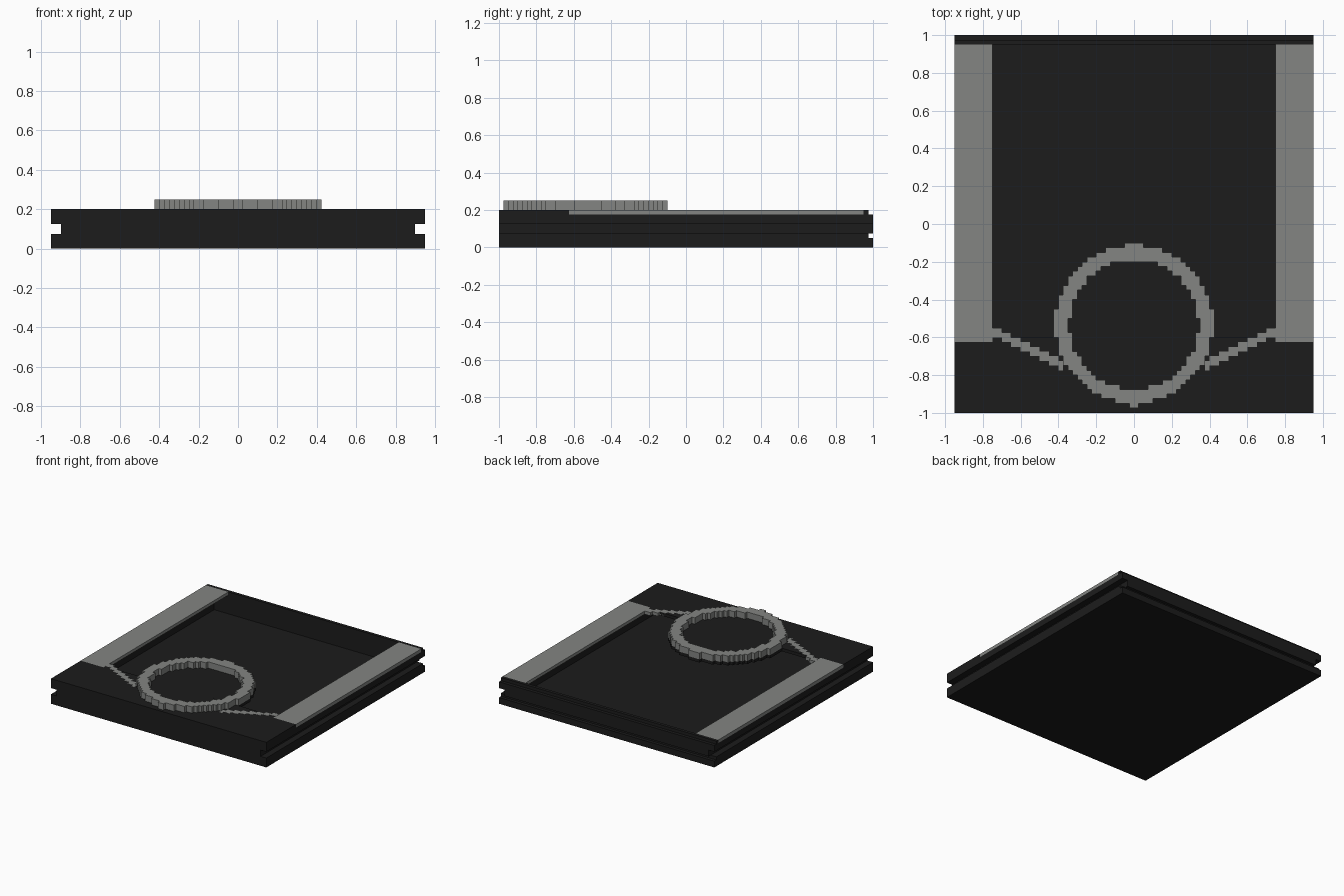
import bpy, bmesh, math

if "Cube" in bpy.data.objects:
    bpy.data.objects.remove(bpy.data.objects["Cube"])


def material(name, rgb):
    m = bpy.data.materials.new(name)
    m.diffuse_color = (*rgb, 1)
    m.use_nodes = True
    m.node_tree.nodes["Principled BSDF"].inputs["Base Color"].default_value = m.diffuse_color
    return m


DARK = material("charcoal", (0.0115, 0.0115, 0.0115))
GREY = material("stone grey", (0.228, 0.234, 0.224))


def add_box(bm, x0, x1, y0, y1, z0, z1):
    vs = bmesh.ops.create_cube(bm, size=1)["verts"]
    for v in vs:
        v.co = ((x0 + x1) / 2 + v.co.x * (x1 - x0),
                (y0 + y1) / 2 + v.co.y * (y1 - y0),
                (z0 + z1) / 2 + v.co.z * (z1 - z0))


def finish(name, bm, mat):
    mesh = bpy.data.meshes.new(name)
    bm.to_mesh(mesh)
    bm.free()
    mesh.materials.append(mat)
    ob = bpy.data.objects.new(name, mesh)
    bpy.context.collection.objects.link(ob)
    return ob


def box(name, mat, *dims):
    bm = bmesh.new()
    add_box(bm, *dims)
    return finish(name, bm, mat)


def cut(target, *dims):
    cutter = box("cutter", DARK, *dims)
    cutter.hide_render = True
    mod = target.modifiers.new("cut", "BOOLEAN")
    mod.operation, mod.solver, mod.object = "DIFFERENCE", "EXACT", cutter
    bpy.context.view_layer.objects.active = target
    bpy.ops.object.modifier_apply(modifier=mod.name)
    bpy.data.objects.remove(cutter)


def cell_solid(name, cells, size, z0, z1, mat):
    """Extrude a set of square grid cells into one closed block."""
    bm = bmesh.new()
    for i, j in cells:
        bm.faces.new([bm.verts.new((a * size, b * size, z0))
                      for a, b in ((i, j), (i + 1, j), (i + 1, j + 1), (i, j + 1))])
    bmesh.ops.remove_doubles(bm, verts=bm.verts, dist=0.001)
    top = bmesh.ops.extrude_face_region(bm, geom=bm.faces[:], use_keep_orig=True)["geom"]
    bmesh.ops.translate(bm, vec=(0, 0, z1 - z0),
                        verts=[g for g in top if isinstance(g, bmesh.types.BMVert)])
    bmesh.ops.recalc_face_normals(bm, faces=bm.faces)
    return finish(name, bm, mat)


# Hollow tray with side grooves, back groove and back lip
tray = box("tray", DARK, -0.95, 0.95, -1, 1, 0, 0.2)
for s in (-1, 1):
    cut(tray, *sorted((s * 0.9, s * 1.1)), -1.1, 1.1, 0.075, 0.125)
cut(tray, -1.1, 1.1, 0.975, 1.1, 0.05, 0.075)
cut(tray, -1.1, 1.1, 0.975, 1.1, 0.175, 0.3)
# Hollow running under the rails and front deck, then the opening above it
cut(tray, -0.875, 0.875, -0.95, 0.95, 0.025, 0.175)
cut(tray, -0.75, 0.75, -0.6, 0.95, 0.1, 0.3)

# Grey side rails, coloured on the tray's upper side strips
bm = bmesh.new()
bm.from_mesh(tray.data)
for co, no in (((0.75, 0, 0), (1, 0, 0)), ((-0.75, 0, 0), (1, 0, 0)),
               ((0, -0.625, 0), (0, 1, 0)), ((0, 0.95, 0), (0, 1, 0)),
               ((0, 0, 0.175), (0, 0, 1))):
    bmesh.ops.bisect_plane(bm, geom=bm.verts[:] + bm.edges[:] + bm.faces[:],
                           dist=1e-5, plane_co=co, plane_no=no)
tray.data.materials.clear()
tray.data.materials.append(DARK)
tray.data.materials.append(GREY)
for f in bm.faces:
    c = f.calc_center_median()
    f.material_index = int(abs(c.x) > 0.749 and -0.625 < c.y < 0.949 and c.z > 0.176)
bm.to_mesh(tray.data)
bm.free()

# Stepped arms joining the rails to the ring
for s, side in ((-1, "left"), (1, "right")):
    bm = bmesh.new()
    for i in range(8):
        x = 0.75 - 0.05 * i
        y = -0.55 - 0.025 * i
        add_box(bm, *sorted((s * x, s * (x - (0.05 if i < 7 else 0.025)))),
                y - 0.05, y, 0.175, 0.201)
    finish(side + "_arm", bm, GREY)

# Blocky ring, and the thin dark disc that carries it over the opening
C, CY, R_IN, R_OUT = 0.025, -0.53, 0.34, 0.42
radius = {(i, j): math.hypot((i + 0.5) * C, (j + 0.5) * C - CY)
          for i in range(-18, 18) for j in range(-40, -3)}
ring = {k for k, r in radius.items() if R_IN < r < R_OUT} | {(-1, -39), (0, -39)}
cell_solid("ring", ring, C, 0.2, 0.25, GREY)
disc = {k for k, r in radius.items() if r < R_OUT and k[1] >= -24}
cell_solid("disc", disc, C, 0.175, 0.2, DARK)
